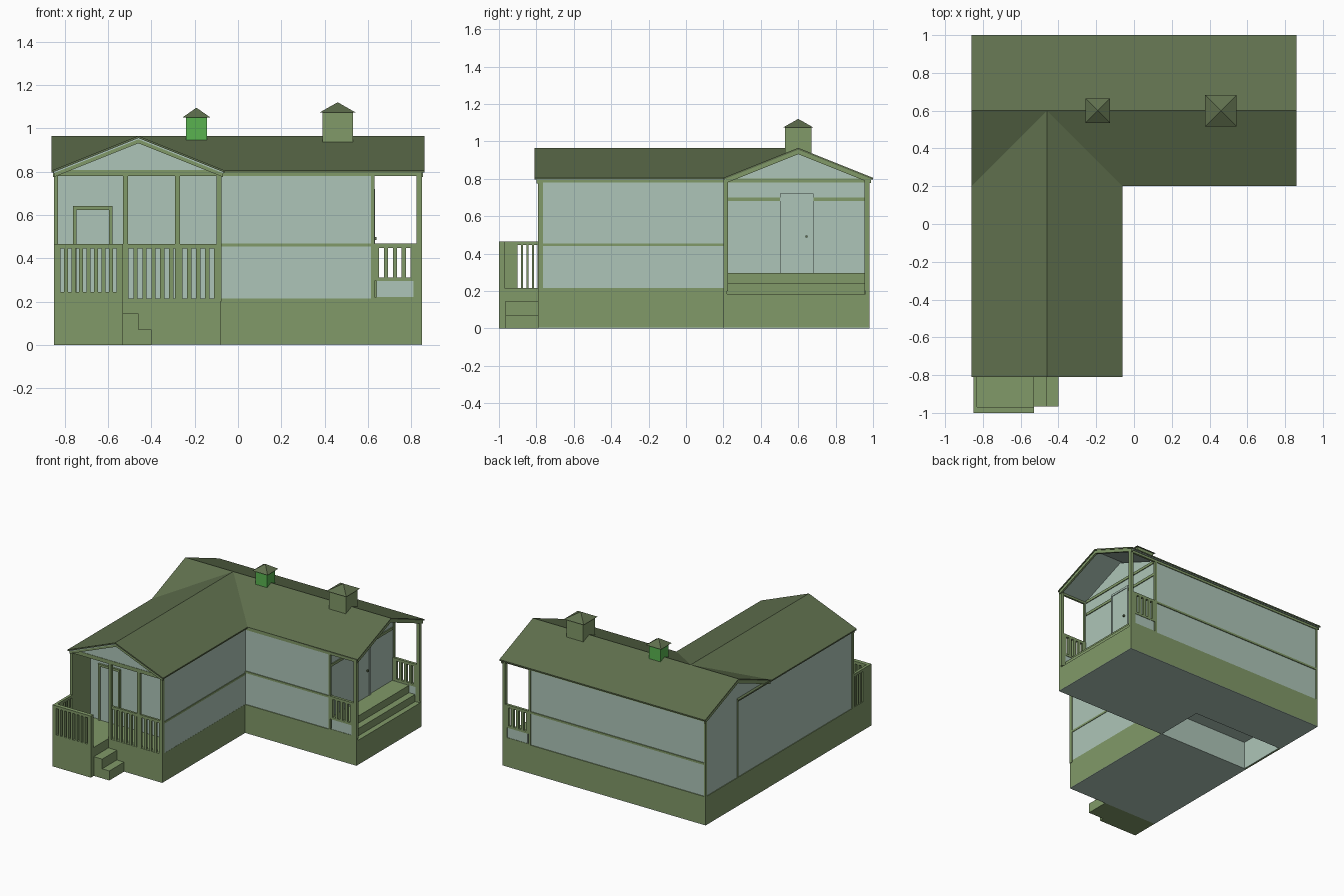
import bpy, bmesh

if "Cube" in bpy.data.objects:
    bpy.data.objects.remove(bpy.data.objects["Cube"])


def mat(name, rgb):
    m = bpy.data.materials.new(name)
    m.diffuse_color = (*rgb, 1)
    m.use_nodes = True
    m.node_tree.nodes["Principled BSDF"].inputs["Base Color"].default_value = m.diffuse_color
    return m


GREEN = mat("green_boards", (0.22, 0.32, 0.14))
LIGHT = mat("pale_walls", (0.42, 0.56, 0.48))
ROOF = mat("roof_green", (0.115, 0.16, 0.075))
BRIGHT = mat("bright_green", (0.10, 0.45, 0.08))


def mesh(name, m, verts, faces):
    bm = bmesh.new()
    vs = [bm.verts.new(v) for v in verts]
    for f in faces:
        bm.faces.new([vs[i] for i in f])
    bmesh.ops.recalc_face_normals(bm, faces=bm.faces)
    me = bpy.data.meshes.new(name)
    bm.to_mesh(me)
    bm.free()
    me.materials.append(m)
    ob = bpy.data.objects.new(name, me)
    bpy.context.collection.objects.link(ob)
    return ob


def prism(name, m, axis, profile, a, b):
    """Extrude a (horizontal, z) profile along x or y from a to b."""
    n = len(profile)
    pt = (lambda u, z, t: (t, u, z)) if axis == 'x' else (lambda u, z, t: (u, t, z))
    verts = [pt(u, z, t) for t in (a, b) for u, z in profile]
    faces = [list(range(n)), list(range(n, 2 * n))]
    faces += [[i, (i + 1) % n, n + (i + 1) % n, n + i] for i in range(n)]
    return mesh(name, m, verts, faces)


def box(name, m, x0, x1, y0, y1, z0, z1):
    return prism(name, m, 'y', [(x0, z0), (x1, z0), (x1, z1), (x0, z1)], y0, y1)


def shell(name, m, axis, c, half, top, bottom, a, b):
    """Gabled strip lying between two depths under the roof surface."""
    p = lambda d, drop: (c + d, 0.965 - 0.4 * abs(d) - drop)
    return prism(name, m, axis, [p(-half, top), p(0, top), p(half, top),
                                 p(half, bottom), p(0, bottom), p(-half, bottom)], a, b)


def core(name, axis, c, half, a, b):
    z = 0.945 - 0.4 * half
    prism(name, LIGHT, axis, [(c - half, .21), (c + half, .21), (c + half, z),
                              (c, .945), (c - half, z)], a, b)


# foundation, with the open recess under the corner
for i, (x0, x1, y0, y1, top) in enumerate([
        (-.08, .62, .2, .98, .215), (.62, .85, .2, .98, .185),
        (-.85, -.08, .58, .98, .215), (-.85, -.08, -.79, .2, .215)]):
    box(f"foundation_{i}", GREEN, x0, x1, y0, y1, .004, top)
    box(f"foundation_underside_{i}", LIGHT, x0, x1, y0, y1, 0, .004)
box("foundation_side", GREEN, -.85, -.838, .2, .58, 0, .215)
box("recess_side_lining", LIGHT, -.838, -.834, .2, .58, 0, .21)
box("recess_front_lining", LIGHT, -.838, -.08, .2, .204, 0, .21)
box("recess_back_lining", LIGHT, -.838, -.08, .576, .58, 0, .21)
box("recess_right_lining", LIGHT, -.084, -.08, .2, .58, 0, .21)

# walls of both wings
core("back_wing_walls", 'x', .59, .384, -.845, .62)
core("front_wing_walls", 'y', -.463, .382, -.57, .4)

# roof with pale underside and gable boards
for nm, ax, c, a, b in [("back", 'x', .6, -.86, .86), ("front", 'y', -.46, -.81, .6)]:
    shell(nm + "_roof", ROOF, ax, c, .4, 0, .01, a, b)
    shell(nm + "_roof_lining", LIGHT, ax, c, .392, .01, .016, a + .008, b - .008)
shell("front_gable_board", GREEN, 'y', -.46, .39, .01, .034, -.80, -.785)
shell("right_gable_board", GREEN, 'x', .6, .39, .01, .034, .84, .855)
shell("left_gable_board", GREEN, 'x', .6, .39, .01, .034, -.855, -.844)
prism("front_gable", LIGHT, 'y', [(-.845, .79), (-.075, .79), (-.46, .945)], -.787, -.775)

# horizontal trim
box("front_wall_mid_trim", GREEN, -.08, .63, .2, .21, .453, .468)
box("inner_side_mid_trim", GREEN, -.085, -.077, -.79, .2, .44, .455)
box("back_mid_trim", GREEN, -.85, .63, .97, .98, .453, .468)
box("front_eave_beam", GREEN, -.08, .85, .2, .215, .78, .803)
box("back_eave_beam", GREEN, -.85, .85, .965, .98, .78, .803)
box("inner_side_eave_beam", GREEN, -.09, -.076, -.79, .2, .78, .803)
box("porch_beam", GREEN, -.85, -.077, -.79, -.77, .78, .808)
for z0, z1 in [(.68, .70), (.78, .80)]:
    box("side_porch_wall_trim", GREEN, .615, .626, .225, .955, z0, z1)

# vertical posts and corner boards
for i, (x0, x1, y0, y1) in enumerate([
        (-.85, -.83, -.79, -.77), (-.53, -.507, -.79, -.77), (-.29, -.268, -.79, -.77),
        (-.10, -.077, -.79, -.765), (.825, .85, .2, .225), (.825, .85, .955, .98),
        (.615, .63, .2, .215), (.615, .63, .965, .98), (-.85, -.835, .965, .98),
        (-.85, -.84, .585, .595)]):
    box(f"post_{i}", GREEN, x0, x1, y0, y1, .2, .803)

# front porch side walls: pale outside, green inside
box("porch_left_wall", LIGHT, -.846, -.839, -.78, -.56, .21, .79)
box("porch_left_lining", GREEN, -.839, -.832, -.77, -.57, .21, .79)
box("porch_right_wall", LIGHT, -.088, -.081, -.78, -.56, .21, .79)
box("porch_right_lining", GREEN, -.095, -.088, -.765, -.57, .21, .79)


def railing(name, axis, a, b, t0, t1, z0, z1, gaps, gap_a, gap_b, bar):
    """Rail frame from a to b with evenly spaced openings between gap_a and gap_b."""
    def part(nm, u0, u1, w0, w1):
        if axis == 'x':
            box(nm, GREEN, u0, u1, t0, t1, w0, w1)
        else:
            box(nm, GREEN, t0, t1, u0, u1, w0, w1)
    part(name + "_top", a, b, z1, z1 + .02)
    part(name + "_end", a, gap_a, z0, z1)
    if b > gap_b:
        part(name + "_end", gap_b, b, z0, z1)
    step = (gap_b - gap_a + bar) / gaps
    for i in range(1, gaps):
        u = gap_a + i * step
        part(name + "_bar", u - bar, u, z0, z1)


# front porch railing
railing("porch_rail", 'x', -.51, -.09, -.788, -.772, .215, .445, 10, -.505, -.11, .02)

# entrance landing with railings and side steps
box("landing", GREEN, -.85, -.53, -1, -.79, 0, .215)
box("landing_front_kick", GREEN, -.85, -.53, -1, -.97, .215, .245)
railing("landing_front_rail", 'x', -.85, -.53, -1, -.97, .245, .445, 8, -.82, -.56, .017)
railing("landing_side_rail", 'y', -.97, -.79, -.85, -.83, .215, .445, 4, -.90, -.795, .012)
box("step_upper", GREEN, -.53, -.46, -.965, -.79, 0, .145)
box("step_lower", GREEN, -.46, -.40, -.965, -.79, 0, .072)

# side porch: stepped deck, railings on both sides
box("deck_top", GREEN, .615, .76, .22, .957, .18, .295)
box("deck_step", GREEN, .76, .81, .22, .957, .18, .24)
for nm, y0, y1 in [("front", .2, .22), ("back", .96, .98)]:
    box(nm + "_rail_base", GREEN, .62, .85, y0, y1, .18, .22)
    box(nm + "_rail_panel", LIGHT, .64, .81, y0 + .003, y1 - .003, .22, .295)
    box(nm + "_rail_panel_end", GREEN, .81, .85, y0, y1, .22, .295)
    box(nm + "_rail_bottom", GREEN, .62, .85, y0, y1, .295, .312)
    railing(nm + "_rail", 'x', .62, .84, y0, y1, .312, .448, 4, .652, .797, .02)

# side door
box("side_door", LIGHT, .615, .627, .515, .67, .295, .705)
for y0, y1, z0, z1 in [(.502, .515, .295, .72), (.67, .683, .295, .72), (.515, .67, .705, .72)]:
    box("side_door_frame", LIGHT, .615, .632, y0, y1, z0, z1)
box("side_door_knob", ROOF, .62, .64, .638, .65, .485, .497)

# front door
box("front_door", LIGHT, -.745, -.595, -.577, -.565, .215, .625)
for x0, x1, z0, z1 in [(-.762, -.745, .215, .64), (-.595, -.58, .215, .64), (-.745, -.595, .623, .64)]:
    box("front_door_frame", GREEN, x0, x1, -.585, -.565, z0, z1)


def chimney(name, m, x, r, top, cap, peak):
    box(name, m, x - r, x + r, .6 - r, .6 + r, .93, top)
    c = [(x + i * cap, .6 + j * cap, top) for i, j in [(-1, -1), (1, -1), (1, 1), (-1, 1)]]
    mesh(name + "_cap", ROOF, c + [(x, .6, peak)],
         [[0, 1, 2, 3]] + [[i, (i + 1) % 4, 4] for i in range(4)])


chimney("small_chimney", BRIGHT, -.192, .048, 1.05, .064, 1.095)
chimney("large_chimney", GREEN, .46, .07, 1.073, .083, 1.12)
